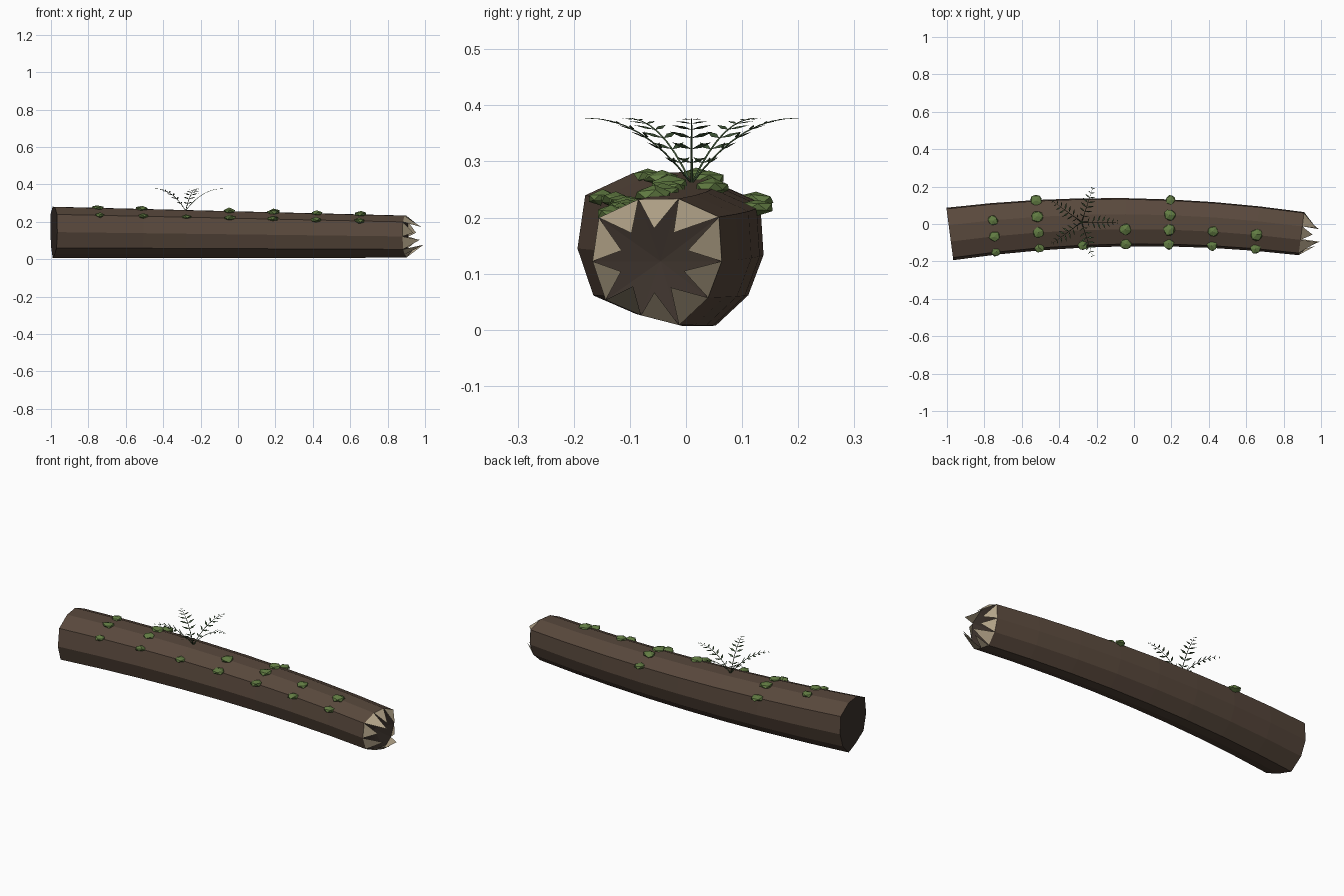
import bpy, bmesh, random
from math import sin, cos, pi, radians
from mathutils import Vector, Matrix

if "Cube" in bpy.data.objects:
    bpy.data.objects.remove(bpy.data.objects["Cube"])

random.seed(4)
SIDES, SEGS = 10, 8
# radius factor of each lengthwise ridge, starting at +y and going up
RIDGE = [.99, 1.17, 1.02, 1.01, 1.15, 1.03, 1.02, .88, 1.04, .96]


def material(name, rgb):
    m = bpy.data.materials.new(name)
    m.diffuse_color = (*rgb, 1)
    m.use_nodes = True
    m.node_tree.nodes["Principled BSDF"].inputs["Base Color"].default_value = m.diffuse_color
    return m


BARK = material("bark", (.10, .066, .046))
DARK = material("dark_heartwood", (.045, .032, .025))
WOOD = material("split_wood", (.45, .37, .25))
MOSS = material("moss", (.12, .20, .055))
FERN = material("fern", (.045, .085, .035))


def make(name, bm, mat):
    me = bpy.data.meshes.new(name)
    bm.to_mesh(me)
    bm.free()
    me.materials.append(mat)
    ob = bpy.data.objects.new(name, me)
    bpy.context.collection.objects.link(ob)
    return ob


def frame(i):
    """Centre, direction and radius of the bent log at ring i."""
    t = i / SEGS
    x = -.985 + 1.88 * t
    c = Vector((x, .012 - .07 * (x + .04) ** 2, .145 - .023 * t))
    d = Vector((1, -.14 * (x + .04), 0)).normalized()
    return c, d, .14 - .025 * t


def ring_point(i, k, scale=1, along=0):
    c, d, r = frame(i)
    a = 2 * pi * k / SIDES
    k0 = int(k) % SIDES
    r *= scale * (RIDGE[k0] if k == int(k) else (RIDGE[k0] + RIDGE[(k0 + 1) % SIDES]) / 2)
    side = Vector((-d.y, d.x, 0))
    return c + side * cos(a) * r + Vector((0, 0, sin(a) * r)) + d * along


# bark tube
bm = bmesh.new()
rings = [[bm.verts.new(ring_point(i, k)) for k in range(SIDES)] for i in range(SEGS + 1)]
for a, b in zip(rings, rings[1:]):
    for k in range(SIDES):
        n = (k + 1) % SIDES
        bm.faces.new((a[k], a[n], b[n], b[k]))
bmesh.ops.recalc_face_normals(bm, faces=bm.faces)
make("log_bark", bm, BARK)

# dark end faces: flat on the left, slightly hollow at the broken right end
for name, i, depth in (("left_end", 0, 0), ("broken_end_hollow", SEGS, -.03)):
    bm = bmesh.new()
    c, d, r = frame(i)
    hub = bm.verts.new(c + d * depth)
    rim = [bm.verts.new(ring_point(i, k)) for k in range(SIDES)]
    for k in range(SIDES):
        pair = (rim[k], rim[(k + 1) % SIDES])
        bm.faces.new((hub, *(pair if i else pair[::-1])))
    make(name, bm, DARK)

# splinters around the broken end
bm = bmesh.new()
LENGTHS = [.05, .075, .06, .09, .05, .085, .103, .055, .09, .06]
for k in range(SIDES):
    tip = ring_point(SEGS, k + .5, .5, LENGTHS[k])
    bm.faces.new([bm.verts.new(p) for p in
                  (ring_point(SEGS, k), ring_point(SEGS, (k + 1) % SIDES), tip)])
make("splinters", bm, WOOD)

# moss clumps on the upper ridges, as ring: ridges
CLUMPS = {1: (2, 3, 4), 2: (1, 2, 3, 4), 3: (4,), 4: (3, 4),
          5: (1, 2, 3, 4), 6: (3, 4), 7: (3, 4)}
bm = bmesh.new()
for i, ridges in CLUMPS.items():
    for k in ridges:
        r = random.uniform(.027, .036)
        mat = (Matrix.Translation(ring_point(i, k) + Vector((0, 0, .002)))
               @ Matrix.Rotation(random.uniform(0, 6), 4, 'Z')
               @ Matrix.Diagonal((r, r, r * .45, 1)))
        bmesh.ops.create_icosphere(bm, subdivisions=1, radius=1, matrix=mat)
for v in bm.verts:
    v.co += Vector([random.uniform(-.003, .003) for _ in range(3)])
make("moss_clumps", bm, MOSS)

# fern: five arching fronds with paired leaflets
ROOT = Vector((-.28, .01, .26))
LEAF = [.030, .040, .044, .040, .032, .022, .014]
bm = bmesh.new()
for f in range(5):
    a = radians(72 * f)
    out, side = Vector((cos(a), sin(a), 0)), Vector((-sin(a), cos(a), 0))

    def arch(s):
        return ROOT + out * .2 * s + Vector((0, 0, .117 * (1 - (1 - s) ** 2.2)))

    # thin three-sided stem
    prev = None
    for j in range(9):
        s = j / 8
        w = .0028 * (1 - .8 * s)
        cur = [bm.verts.new(arch(s) + side * cos(q) * w + Vector((0, 0, sin(q) * w)))
               for q in (pi / 2, pi * 7 / 6, pi * 11 / 6)]
        if prev:
            for q in range(3):
                n = (q + 1) % 3
                bm.faces.new((prev[q], prev[n], cur[n], cur[q]))
        prev = cur
    # leaflets
    for j, length in enumerate(LEAF):
        s = .16 + j * .13
        p = arch(s)
        run = (arch(s + .02) - p).normalized()
        for sgn in (1, -1):
            d = (side * sgn * .88 + run * .47).normalized()
            w = (run - d * run.dot(d)).normalized() * length * .13
            mid = p + d * length * .45
            bm.faces.new([bm.verts.new(q) for q in (p, mid - w, p + d * length, mid + w)])
make("fern", bm, FERN)
